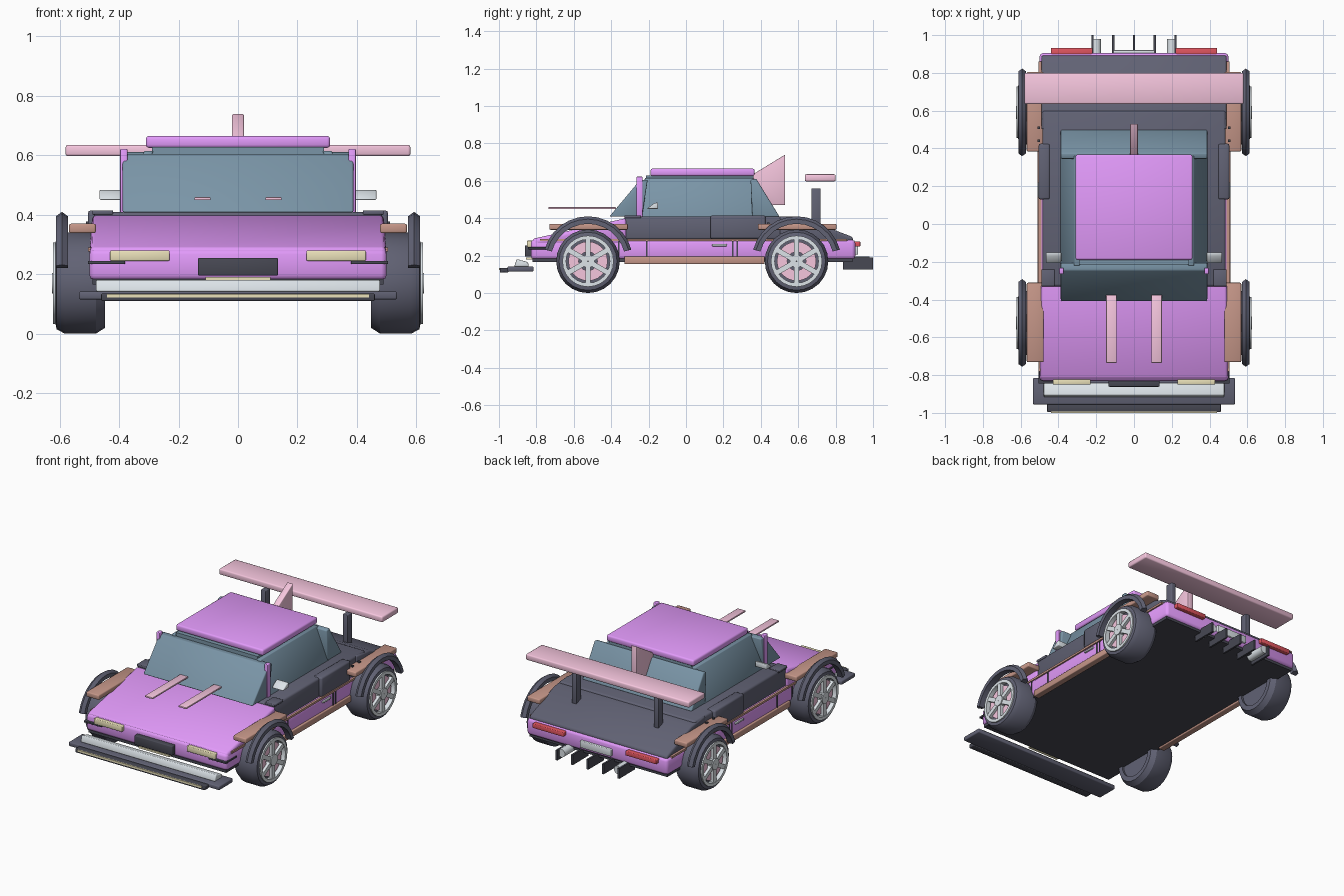
import bpy, bmesh, math
from mathutils import Vector

if "Cube" in bpy.data.objects:
    bpy.data.objects.remove(bpy.data.objects["Cube"])


def mat(name, hexcol):
    m = bpy.data.materials.new(name)
    rgb = [int(hexcol[i:i + 2], 16) / 255 for i in (0, 2, 4)]
    m.diffuse_color = [((c + .055) / 1.055) ** 2.4 for c in rgb] + [1]
    m.use_nodes = True
    m.node_tree.nodes["Principled BSDF"].inputs["Base Color"].default_value = m.diffuse_color
    return m


PURPLE, PINK = mat("purple", "E29AFA"), mat("pink", "F6C6DE")
DARK, BLACK = mat("dark", "616274"), mat("black", "474853")
BROWN, GLASS = mat("brown", "C59688"), mat("glass", "7A95A7")
SILVER, CREAM = mat("silver", "DCE3E8"), mat("cream", "EBE2BA")
RED = mat("red", "E0555F")


def finish(bm, name, m, bevel=0, smooth=False):
    bmesh.ops.recalc_face_normals(bm, faces=bm.faces)
    me = bpy.data.meshes.new(name)
    bm.to_mesh(me)
    bm.free()
    ob = bpy.data.objects.new(name, me)
    bpy.context.collection.objects.link(ob)
    me.materials.append(m)
    if bevel:
        b = ob.modifiers.new("bevel", 'BEVEL')
        b.width, b.segments, b.limit_method = bevel, 2, 'ANGLE'
        me.shade_smooth()
    if smooth:
        bpy.context.view_layer.objects.active = ob
        ob.select_set(True)
        bpy.ops.object.shade_smooth_by_angle(angle=math.radians(30))
        ob.select_set(False)
    return ob


def hull(name, pts, m, bevel=0, pair=False):
    for s in ((1, -1) if pair else (1,)):
        bm = bmesh.new()
        for x, y, z in pts:
            bm.verts.new((x * s, y, z))
        bmesh.ops.convex_hull(bm, input=bm.verts)
        bmesh.ops.dissolve_limit(bm, angle_limit=.01, verts=bm.verts, edges=bm.edges)
        finish(bm, name, m, bevel)


def box(name, x, y, z, m, bevel=0, pair=False):
    hull(name, [(a, b, c) for a in x for b in y for c in z], m, bevel, pair)


def prism(name, prof, x, m, bevel=0, pair=False):
    # side profile (y, z) extruded between two x values
    for s in ((1, -1) if pair else (1,)):
        bm = bmesh.new()
        f = bm.faces.new([bm.verts.new((x[0] * s, y, z)) for y, z in prof])
        ex = bmesh.ops.extrude_face_region(bm, geom=[f])
        vs = [v for v in ex["geom"] if isinstance(v, bmesh.types.BMVert)]
        bmesh.ops.translate(bm, vec=((x[1] - x[0]) * s, 0, 0), verts=vs)
        # the extrude drops the start cap, so close it again
        if f not in bm.faces[:]:
            bmesh.ops.holes_fill(bm, edges=bm.edges, sides=0)
        finish(bm, name, m, bevel)


def sweep(name, prof, y, z, s, m, n=24, a0=0, a1=360):
    # closed (radius, x) section turned round the x axis
    bm = bmesh.new()
    full = a1 - a0 == 360
    rings = []
    for i in range(n if full else n + 1):
        a = math.radians(a0 + (a1 - a0) * i / n)
        rings.append([bm.verts.new((x * s, y + r * math.cos(a), z + r * math.sin(a))) for r, x in prof])
    k = len(prof)
    for i in range(n):
        p, q = rings[i], rings[(i + 1) % len(rings)]
        for j in range(k):
            bm.faces.new((p[j], p[(j + 1) % k], q[(j + 1) % k], q[j]))
    if not full:
        bm.faces.new(rings[0])
        bm.faces.new(rings[-1])
    finish(bm, name, m, smooth=True)


def section(r0, r1, x0, x1):
    return [(r0, x0), (r1, x0), (r1, x1), (r0, x1)]


# lower body, floor and skirts
box("lower_body", (-.5, .5), (-.83, .905), (.18, .285), PURPLE, .018)
box("floor_pan", (-.49, .49), (-.82, .89), (.165, .19), BLACK)
box("side_skirt", (.47, .512), (-.33, .42), (.155, .195), BROWN, .004, True)
box("side_trim", (.49, .505), (-.78, .86), (.277, .29), BROWN, 0, True)
for y in (-.36, -.21, .25, .275):
    box("door_gap", (.49, .504), (y - .004, y + .004), (.195, .28), BLACK, 0, True)
box("door_handle", (.49, .51), (.14, .22), (.25, .262), SILVER, .003, True)

# hood, waist and rear deck
hull("hood", [(s * x, y, z) for s in (1, -1) for x, y, z in
              ((.5, -.82, .26), (.495, -.82, .29), (.49, -.32, .40), (.5, -.32, .26))], PURPLE, .012)
box("waist", (-.485, .485), (-.33, .6), (.285, .41), DARK, .012)
prism("rear_deck", [(.5, .27), (.5, .41), (.64, .395), (.89, .30), (.895, .275)], (-.49, .49), DARK, .01)
box("side_intake", (.445, .505), (.13, .425), (.29, .415), DARK, .01, True)
box("cowl_corner", (.42, .49), (-.33, -.24), (.40, .415), DARK, .004, True)

# cabin: wedge shaped front and rear glass, leaning sides, pillars and roof
prism("windshield", [(-.41, .408), (-.235, .408), (-.205, .605), (-.245, .605)], (-.388, .388), GLASS, .006)
prism("rear_window", [(.5, .408), (.355, .408), (.345, .605), (.375, .612)], (-.388, .388), GLASS, .006)
hull("side_window", [(.39, -.24, .405), (.39, .37, .405), (.315, -.22, .615), (.315, .36, .615),
                     (.36, -.24, .405), (.36, .37, .405), (.285, -.22, .615), (.285, .36, .615)],
     GLASS, .004, True)
box("a_pillar", (.372, .396), (-.265, -.232), (.405, .622), PURPLE, .004, True)
box("headliner", (-.29, .29), (-.215, .36), (.605, .628), GLASS)
box("roof", (-.31, .31), (-.19, .367), (.625, .665), PURPLE, .01)
prism("mirror", [(-.21, .45), (-.15, .45), (-.15, .485), (-.17, .48)], (.385, .466), SILVER, .005, True)

# roof fin, rear wing and hood strips
prism("roof_fin", [(.35, .63), (.53, .74), (.53, .47), (.45, .47)], (-.02, .02), PINK, .004)
box("wing", (-.58, .58), (.635, .80), (.597, .635), PINK, .008)
box("wing_post", (.275, .308), (.67, .72), (.33, .56), DARK, .004, True)
box("hood_strip", (.092, .147), (-.735, -.375), (.449, .459), PINK, .002, True)

# nose: splitter, bumper, lamps, plate
box("splitter", (-.535, .535), (-.955, -.815), (.115, .142), DARK, .006)
box("splitter_lip", (-.46, .46), (-.995, -.95), (.11, .135), BLACK, .004)
box("splitter_strip", (-.44, .44), (-1.0, -.985), (.122, .134), CREAM)
prism("front_bumper", [(-.918, .142), (-.84, .142), (-.845, .165), (-.905, .182)], (-.478, .478), SILVER, .005)
box("headlight", (.23, .43), (-.85, -.82), (.245, .28), CREAM, .004, True)
box("lamp_trim", (.38, .505), (-.845, -.73), (.234, .245), BLACK, .002, True)
box("front_plate", (-.135, .135), (-.862, -.82), (.195, .255), BLACK, .005)
box("plate_strip", (-.11, .11), (-.855, -.82), (.178, .19), CREAM)

# tail: lamps, plate, exhausts, five diffuser fins
box("tail_light", (.22, .44), (.89, .932), (.248, .276), RED, .004, True)
box("rear_plate", (-.11, .11), (.89, .92), (.205, .25), SILVER, .004)
for i in range(-2, 3):
    box("diffuser_fin", (i * .11 - .006, i * .11 + .006), (.84, 1.0), (.125, .19), BLACK)
for s in (1, -1):
    bm = bmesh.new()
    bmesh.ops.create_cone(bm, cap_ends=True, segments=16, radius1=.026, radius2=.026, depth=.13)
    for v in bm.verts:
        v.co = Vector((s * .2 + v.co.x, .915 + v.co.z, .168 + v.co.y))
    finish(bm, "exhaust", SILVER, smooth=True)

# wheels, fenders and arch flares
ZC = .17
TYRE = [(.12, .447), (.15, .447), (.17, .478), (.17, .582), (.155, .61), (.13, .615), (.12, .60)]
ARCH = [(.2, .572), (.2, .612), (.225, .612), (.24, .592), (.225, .572)]
for end, y in (("front", -.524), ("rear", .591)):
    box(end + "_fender", (.478, .568), (y - .207, y + .213), (.338, .37), BROWN, .006, True)
    for s in (1, -1):
        sweep(end + "_arch", ARCH, y, ZC, s, DARK, 12, 15, 165)
        sweep(end + "_tyre", TYRE, y, ZC, s, DARK)
        sweep(end + "_rim", section(.117, .137, .58, .622), y, ZC, s, SILVER)
        sweep(end + "_rim_disc", section(.002, .122, .46, .592), y, ZC, s, DARK)
        sweep(end + "_brake_ring", section(.05, .105, .585, .602), y, ZC, s, PINK)
        sweep(end + "_hub", section(.002, .035, .585, .626), y, ZC, s, SILVER, 16)
        for i in range(6):
            a = math.tau * i / 6 + math.pi / 2
            d, t = Vector((0, math.cos(a), math.sin(a))), Vector((0, -math.sin(a), math.cos(a)))
            c = Vector((0, y, ZC))
            hull(end + "_spoke", [c + d * r + t * w + Vector((x * s, 0, 0))
                                  for r in (.02, .122) for w in (-.014, .014) for x in (.59, .62)], SILVER)
# fender rivets at the rear
for y in (.44, .51):
    box("fender_rivet", (.497, .511), (y - .007, y + .007), (.365, .378), BLACK, 0, True)
